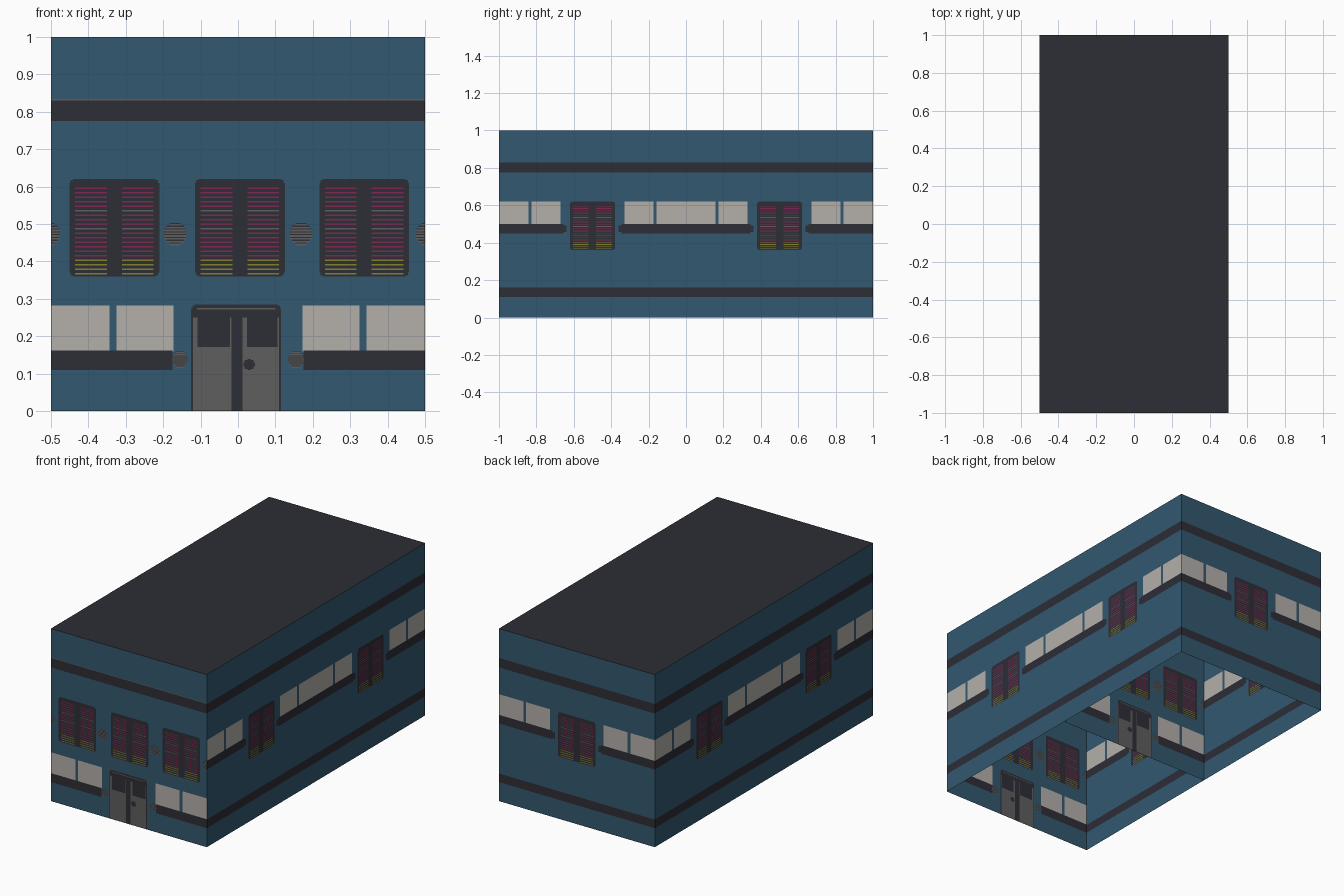
import bpy, bmesh
from mathutils import Vector

if "Cube" in bpy.data.objects:
    bpy.data.objects.remove(bpy.data.objects["Cube"])

# ---- materials ----
def lin(c):
    c /= 255
    return c / 12.92 if c <= 0.04045 else ((c + 0.055) / 1.055) ** 2.4

PALETTE = [("wall blue", (51, 88, 112)), ("dark trim", (45, 45, 54)),
           ("pale panel", (180, 175, 170)), ("door grey", (94, 94, 94)),
           ("window magenta", (128, 40, 84)), ("window yellow", (132, 130, 48))]
MATS = []
for label, rgb in PALETTE:
    m = bpy.data.materials.new(label)
    m.diffuse_color = (*[lin(c) for c in rgb], 1)
    m.use_nodes = True
    m.node_tree.nodes["Principled BSDF"].inputs["Base Color"].default_value = m.diffuse_color
    MATS.append(m)
BLUE, DARK, PALE, GREY, MAGENTA, YELLOW = range(6)

# ---- painted details: lists of (x0, x1, z0, z1, colour), later ones on top ----
def rounded(x0, x1, z0, z1, c):
    return [(x0 + .01, x1 - .01, z0, z1, c),
            (x0 + .003, x1 - .003, z0 + .003, z1 - .003, c),
            (x0, x1, z0 + .01, z1 - .01, c)]

def window(cx):
    # dark double window with fine coloured blinds
    out = rounded(cx - .12, cx + .12, .36, .62, DARK)
    for i in range(20):
        z = .365 + i * .012
        c = YELLOW if i < 4 else GREY if i in (10, 14) else MAGENTA
        for a in (cx - .105, cx + .02):
            out.append((a, a + .085, z, z + .004, c))
    return out

def lamp(cx, cz, r):
    # striped round lamp, built in slices
    out, n = [], 8
    for i in range(n):
        z0 = cz - r + 2 * r * i / n
        t = (i + .5) / n * 2 - 1
        w = r * (1 - t * t) ** .5
        out += [(cx - w, cx + w, z0, z0 + 2 * r / n, DARK),
                (cx - w, cx + w, z0, z0 + 1.2 * r / n, GREY)]
    return out

def door():
    out = rounded(-.125, .115, .02, .285, DARK)
    out += [(-.125, .115, 0, .04, DARK)]
    for a, b in ((-.12, -.018), (.012, .11)):
        out += [(a, b, 0, .255, GREY), (a + .012, b - .004, .172, .25, DARK)]
    out += [(-.125, .115, .25, .275, DARK), (-.11, .1, .272, .276, GREY)]
    out += rounded(.015, .045, .11, .14, DARK)
    return out

def panels(z0, z1):
    # pale panels in pairs either side of the centre
    out = []
    for s in (-1, 1):
        for a, b in ((.172, .325), (.343, .5)):
            x0, x1 = sorted((s * a, s * b))
            out.append((x0, x1, z0, z1, PALE))
    return out

BAND = [(-.5, .5, .775, .83, DARK)]
FRONT = BAND + [(-.5, .5, .83, .834, GREY)] + panels(.16, .283)
for s in (-1, 1):
    x0, x1 = sorted((s * .175, s * .5))
    FRONT += [(x0, x1, .11, .162, DARK)] + lamp(s * .155, .138, .022)
    FRONT += lamp(s * .168, .473, .03) + lamp(s * .505, .473, .03)
for cx in (-.33, .005, .337):
    FRONT += window(cx)
FRONT += door()

SIDE = BAND + [(-.5, .5, .11, .16, DARK)] + panels(.5, .62)
for s in (-1, 1):
    x0, x1 = sorted((s * .155, s * .5))
    SIDE += [(x0, x1, .45, .5, DARK)]
    x0, x1 = sorted((s * .14, s * .155))
    SIDE += [(x0, x1, .457, .493, DARK)]
SIDE += window(0)

# ---- one wall bay, cut along the edges of its painted details ----
def wall(name, details, centre, along):
    clamp = lambda v: round(min(.5, max(-.5, v)), 4)
    xs = sorted({-.5, .5} | {clamp(v) for d in details for v in d[:2]})
    zs = sorted({0, 1} | {round(v, 4) for d in details for v in d[2:4]})
    bm = bmesh.new()
    c, u = Vector(centre), Vector(along)
    grid = [[bm.verts.new(c + u * x + Vector((0, 0, z))) for x in xs] for z in zs]
    for j in range(len(zs) - 1):
        for i in range(len(xs) - 1):
            f = bm.faces.new((grid[j][i], grid[j][i + 1],
                              grid[j + 1][i + 1], grid[j + 1][i]))
            mx, mz = (xs[i] + xs[i + 1]) / 2, (zs[j] + zs[j + 1]) / 2
            for d in details:
                if d[0] < mx < d[1] and d[2] < mz < d[3]:
                    f.material_index = d[4]
    finish(name, bm, MATS)

def finish(name, bm, mats):
    me = bpy.data.meshes.new(name)
    bm.to_mesh(me)
    bm.free()
    for m in mats:
        me.materials.append(m)
    bpy.context.collection.objects.link(bpy.data.objects.new(name, me))

wall("front_wall", FRONT, (0, -1, 0), (1, 0, 0))
wall("inner_partition", FRONT, (0, 0, 0), (1, 0, 0))
wall("back_wall", SIDE, (0, 1, 0), (-1, 0, 0))
for label, y in (("front", -.5), ("rear", .5)):
    wall("right_wall_" + label, SIDE, (.5, y, 0), (0, 1, 0))
    wall("left_wall_" + label, SIDE, (-.5, y, 0), (0, -1, 0))

# flat roof; the underside of the building stays open
bm = bmesh.new()
bm.faces.new([bm.verts.new(p) for p in
              ((-.5, -1, 1), (.5, -1, 1), (.5, 1, 1), (-.5, 1, 1))])
finish("roof", bm, [MATS[DARK]])
